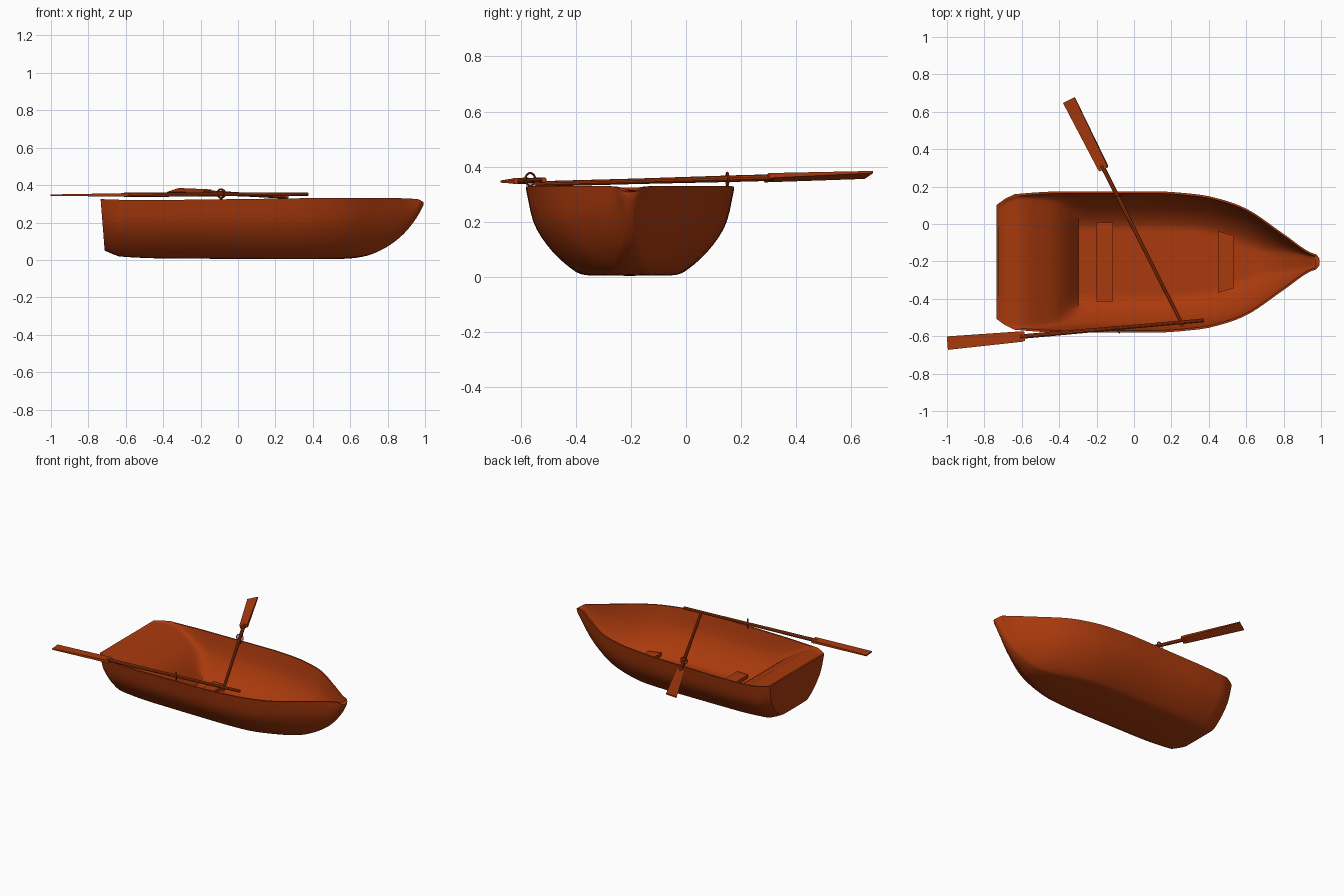
import bpy, bmesh, math
from mathutils import Vector, Matrix

if "Cube" in bpy.data.objects:
    bpy.data.objects.remove(bpy.data.objects["Cube"])

mat = bpy.data.materials.new("red_brown_paint")
mat.diffuse_color = (0.40, 0.042, 0.004, 1)
mat.use_nodes = True
mat.node_tree.nodes["Principled BSDF"].inputs["Base Color"].default_value = mat.diffuse_color
CY = -0.203  # hull centre line


def finish(name, bm, angle=30):
    bmesh.ops.recalc_face_normals(bm, faces=bm.faces)
    me = bpy.data.meshes.new(name)
    bm.to_mesh(me)
    bm.free()
    me.materials.append(mat)
    ob = bpy.data.objects.new(name, me)
    bpy.context.collection.objects.link(ob)
    bpy.ops.object.select_all(action='DESELECT')
    ob.select_set(True)
    bpy.context.view_layer.objects.active = ob
    bpy.ops.object.shade_smooth_by_angle(angle=math.radians(angle))
    return ob


def curve(pts, x):
    """Monotone smooth interpolation through (x, y) points."""
    x = min(max(x, pts[0][0]), pts[-1][0])
    s = [(b[1] - a[1]) / (b[0] - a[0]) for a, b in zip(pts, pts[1:])]
    m = [s[0]] + [2 * a * b / (a + b) if a * b > 0 else 0 for a, b in zip(s, s[1:])] + [s[-1]]
    for i in range(len(s)):
        if x <= pts[i + 1][0]:
            h = pts[i + 1][0] - pts[i][0]
            t = (x - pts[i][0]) / h
            return ((2*t**3 - 3*t*t + 1) * pts[i][1] + (t**3 - 2*t*t + t) * h * m[i]
                    + (3*t*t - 2*t**3) * pts[i + 1][1] + (t**3 - t*t) * h * m[i + 1])


# hull lines: half width, rim height, keel height, inner floor height
WIDTH = [(-.735, .305), (-.64, .362), (-.35, .378), (.1, .378), (.35, .36), (.5, .325),
         (.6, .285), (.8, .15), (.95, .048), (.975, .04), (.993, .014)]
RIM = [(-.735, .325), (-.55, .32), (0, .325), (.4, .33), (.85, .33), (.96, .325), (.993, .308)]
KEEL = [(-.735, .05), (-.63, .018), (-.4, .008), (.5, .004), (.6, .008), (.68, .02), (.76, .05),
        (.86, .115), (.93, .19), (.97, .25), (.993, .295)]
FLOOR = [(-.722, .322), (-.6, .314), (-.54, .285), (-.37, .165), (-.33, .09), (-.29, .03), (.55, .026),
         (.68, .045), (.8, .115), (.9, .215), (.965, .31)]
# round section amidships, narrower section at the bow: (width, height) fractions
ROUND = [(0, 0), (.40, .004), (.48, .02), (.62, .13), (.80, .35), (.93, .62), (1, 1)]
SHARP = [(0, 0), (.22, .02), (.35, .08), (.54, .21), (.75, .42), (.91, .68), (1, 1)]
N = 18


def section(x):
    w, top, keel = curve(WIDTH, x), curve(RIM, x), curve(KEEL, x)
    k = min(max((x - .3) / .5, 0), 1)
    k = k * k * (3 - 2 * k)
    pts = []
    for j in range(N + 1):
        t = j / N * 6
        a = lambda prof, c: curve([(i, p[c]) for i, p in enumerate(prof)], t)
        y = a(ROUND, 0) * (1 - k) + a(SHARP, 0) * k
        z = a(ROUND, 1) * (1 - k) + a(SHARP, 1) * k
        pts.append((y * w, keel + z * (top - keel)))
    return pts


def outer(x):
    tilt = .026 * max(0, (-x - .63) / .105)
    return [Vector((x + tilt * (.33 - z) / .33, y, z)) for y, z in section(x)]


def inner(x):
    x = -.722 + (x + .735) / 1.728 * 1.69
    w, fl, top = curve(WIDTH, x), curve(FLOOR, x), curve(RIM, x)
    f = max(.3, 1 - .011 / w)
    out = []
    for j, (y, z) in enumerate(section(x)):
        d = z + .02 * (1 - j / N) - fl          # soft blend of wall and floor
        out.append(Vector((x, y * f, min(top, fl + (d + math.sqrt(d * d + .0006)) / 2 - .006))))
    out[-1].z = top
    return out


# hull shell
bm = bmesh.new()
xs = [-.735, -.69, -.64] + [-.6 + .05 * i for i in range(24)] + [.59 + .025 * i for i in range(15)]
xs += [.958, .972, .984, .993]


def grid(fn):
    rows = []
    for x in xs:
        p = fn(x)
        full = [Vector((q.x, -q.y, q.z)) for q in p[:0:-1]] + p
        rows.append([bm.verts.new(q + Vector((0, CY, 0))) for q in full])
    for a, b in zip(rows, rows[1:]):
        for i in range(len(a) - 1):
            bm.faces.new((a[i], a[i + 1], b[i + 1], b[i]))
    return rows


o, n = grid(outer), grid(inner)
for k in (0, -1):                       # rim along both sides
    for i in range(len(xs) - 1):
        bm.faces.new((o[i][k], o[i + 1][k], n[i + 1][k], n[i][k]))
for r in (0, -1):                       # transom, stem and their top edges
    bm.faces.new(o[r])
    bm.faces.new([o[r][0]] + n[r] + [o[r][-1]])
finish("hull", bm, 45)


# seats
def seat(name, x0, x1, h0, h1, z0, z1):
    bm = bmesh.new()
    v = [[bm.verts.new((x, CY + s * h, z)) for x, h, s in
          ((x0, h0, -1), (x1, h1, -1), (x1, h1, 1), (x0, h0, 1))] for z in (z0, z1)]
    bm.faces.new(v[0])
    bm.faces.new(v[1])
    for i in range(4):
        j = (i + 1) % 4
        bm.faces.new((v[0][i], v[0][j], v[1][j], v[1][i]))
    finish(name, bm)


seat("rear_seat", -.2, -.112, .212, .212, .045, .068)
seat("front_seat", .45, .535, .165, .14, .045, .068)


# oars: tapered round shaft and flat flared blade
def loft(bm, rings):
    vs = [[bm.verts.new(p) for p in r] for r in rings]
    for a, b in zip(vs, vs[1:]):
        for i in range(len(a)):
            j = (i + 1) % len(a)
            bm.faces.new((a[i], a[j], b[j], b[i]))
    bm.faces.new(vs[0])
    bm.faces.new(vs[-1])


def oar(name, handle, tip, roll):
    handle, tip = Vector(handle), Vector(tip)
    d = tip - handle
    L = d.length
    d.normalize()
    side = Vector((0, 0, 1)).cross(d).normalized()
    side = Matrix.Rotation(roll, 3, d) @ side
    up = d.cross(side)
    bm = bmesh.new()
    ring = lambda t, r: [handle + d * t + r * (side * math.cos(a) + up * math.sin(a))
                         for a in (i * math.tau / 10 for i in range(10))]
    loft(bm, [ring(0, .010), ring(L * .3, .010), ring(L * .6, .012), ring(L - .39, .012)])
    rect = lambda t, w, h: [handle + d * t + side * (w * a) + up * (h * b)
                            for a, b in ((-1, -1), (1, -1), (1, 1), (-1, 1))]
    loft(bm, [rect(L - .415, .024, .011), rect(L - .40, .028, .009), rect(L, .036, .004)])
    finish(name, bm)


oar("starboard_oar", (.375, -.515, .352), (-.998, -.637, .346), 0)
oar("port_oar", (.262, -.545, .337), (-.348, .663, .370), -.3)


# oarlocks: ring around the shaft on a pin set in the rim
def oarlock(name, pos, axis_angle):
    pos = Vector(pos)
    rot = Matrix.Rotation(axis_angle, 3, 'Z')
    R, r, nu, nv = .023, .004, 20, 8
    bm = bmesh.new()
    g = []
    for i in range(nu):
        a = i * math.tau / nu
        g.append([bm.verts.new(pos + rot @ Vector((r * math.sin(b), (R + r * math.cos(b)) * math.cos(a),
                  (R + r * math.cos(b)) * math.sin(a)))) for b in (j * math.tau / nv for j in range(nv))])
    for i in range(nu):
        for j in range(nv):
            k, l = (i + 1) % nu, (j + 1) % nv
            bm.faces.new((g[i][j], g[k][j], g[k][l], g[i][l]))
    c = [(math.cos(a), math.sin(a)) for a in (j * math.tau / 8 for j in range(8))]
    loft(bm, [[(pos.x + .006 * p, pos.y + .006 * q, z) for p, q in c] for z in (.312, pos.z - R)])
    finish(name, bm)


oarlock("starboard_oarlock", (-.092, -.565, .354), math.radians(40))
oarlock("port_oarlock", (-.09, .15, .355), math.radians(100))
